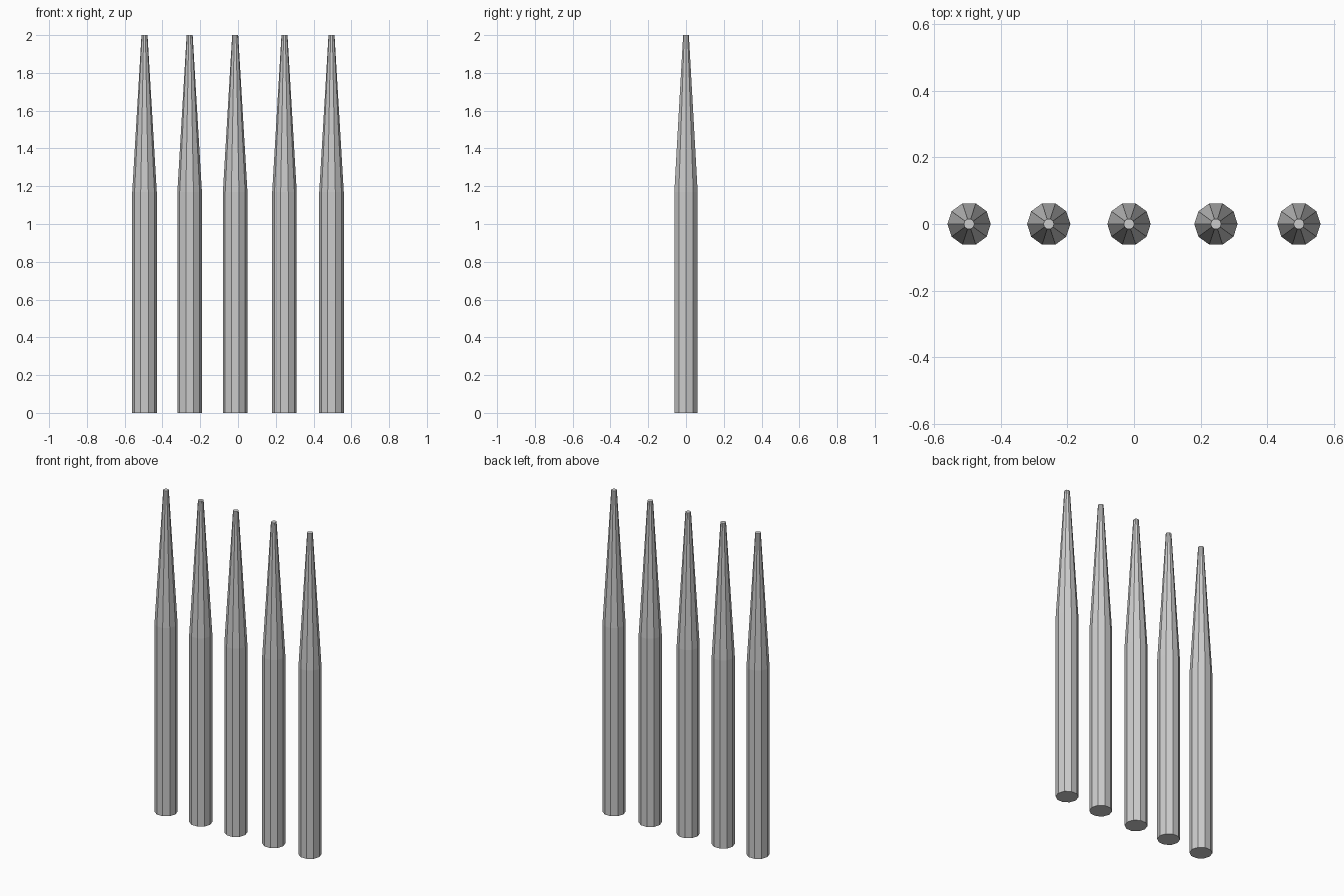
import bpy
import bmesh
from math import cos, sin, pi

if "Cube" in bpy.data.objects:
    bpy.data.objects.remove(bpy.data.objects["Cube"])

SIDES = 10
# (radius, height) rings: foot, shoulder, blunt tip
PROFILE = [(0.065, 0.0), (0.065, 1.17), (0.016, 2.0)]
POST_X = [-0.495, -0.256, -0.015, 0.246, 0.495]


def add_post(name, x):
    """Ten-sided tapered post, closed at both ends."""
    bm = bmesh.new()
    rings = [[bm.verts.new((r * cos(2 * pi * i / SIDES), r * sin(2 * pi * i / SIDES), z))
              for i in range(SIDES)] for r, z in PROFILE]
    for low, high in zip(rings, rings[1:]):
        for i in range(SIDES):
            j = (i + 1) % SIDES
            bm.faces.new((low[i], low[j], high[j], high[i]))
    bm.faces.new(rings[0][::-1])
    bm.faces.new(rings[-1])
    mesh = bpy.data.meshes.new(name)
    bm.to_mesh(mesh)
    bm.free()
    post = bpy.data.objects.new(name, mesh)
    post.location.x = x
    bpy.context.collection.objects.link(post)


# Row of five pointed posts
for n, x in enumerate(POST_X, 1):
    add_post(f"pointed_post_{n}", x)
